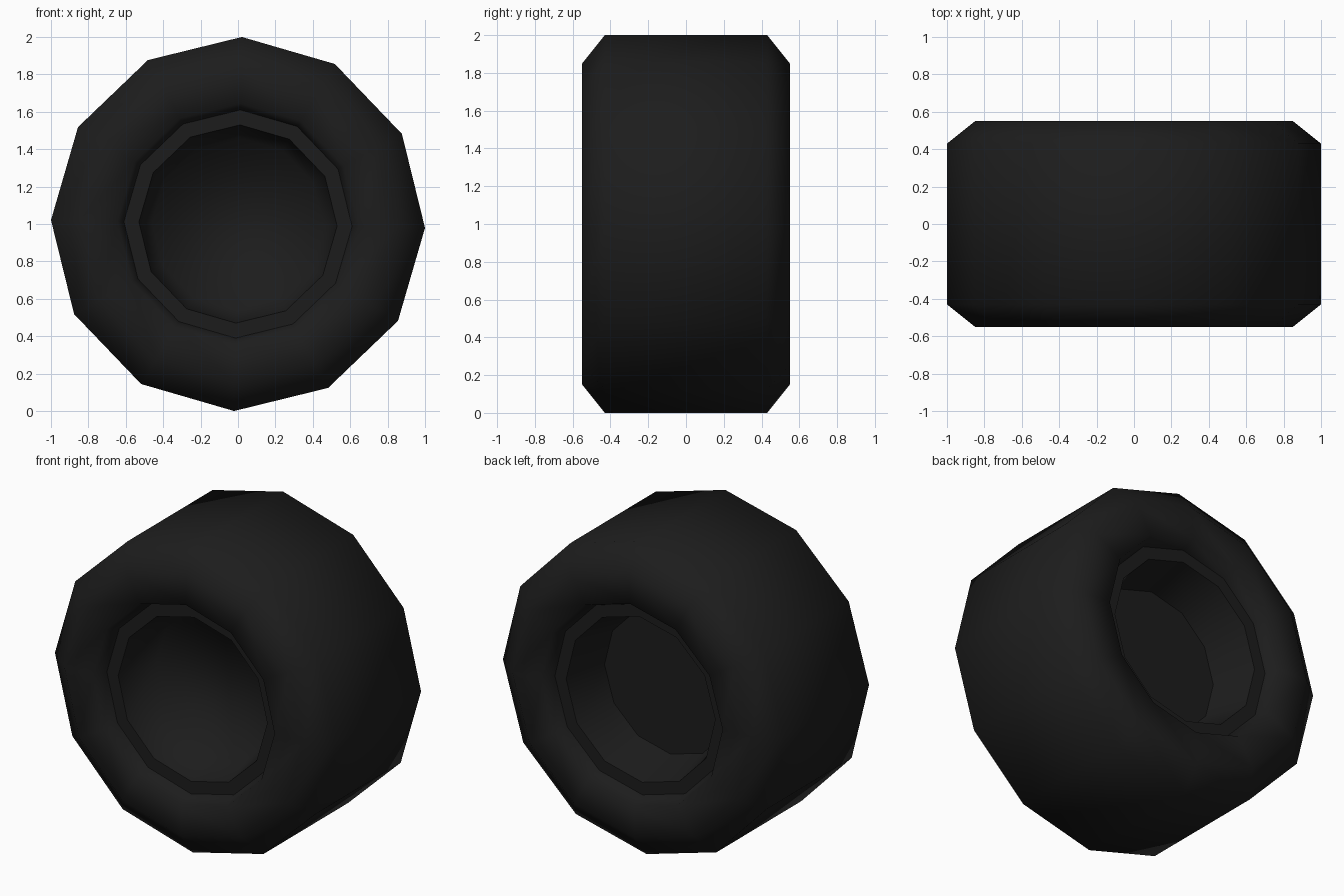
import bpy, bmesh, math

if "Cube" in bpy.data.objects:
    bpy.data.objects.remove(bpy.data.objects["Cube"])

SIDES = 12
TILT = math.radians(-1.2)

rubber = bpy.data.materials.new("black rubber")
rubber.diffuse_color = (0.012, 0.012, 0.012, 1)
rubber.use_nodes = True
rubber.node_tree.nodes["Principled BSDF"].inputs["Base Color"].default_value = rubber.diffuse_color

# Half profile (radius, y): tread edge, shoulder, sidewall, bead, rim lip, tapered hub cup
half = [(1.0, 0.43), (0.85, 0.55), (0.645, 0.55), (0.61, 0.46), (0.53, 0.46), (0.46, 0.17)]
profile = [(r, -y) for r, y in reversed(half)] + half
sharp_rings = (1, 2, 9, 10, 11)   # rim lip edges, and the back hub disc

bm = bmesh.new()
rings = []
for r, y in profile:
    angles = [math.pi / 2 + TILT + 2 * math.pi * i / SIDES for i in range(SIDES)]
    rings.append([bm.verts.new((r * math.cos(a), y, 1 + r * math.sin(a))) for a in angles])

# Skin between rings, then hub discs at both ends
for a, b in zip(rings, rings[1:]):
    for i in range(SIDES):
        j = (i + 1) % SIDES
        bm.faces.new((a[i], a[j], b[j], b[i]))
bm.faces.new(rings[0])
bm.faces.new(rings[-1])
bmesh.ops.recalc_face_normals(bm, faces=bm.faces)

for f in bm.faces:
    f.smooth = True
for k in sharp_rings:
    for i in range(SIDES):
        bm.edges.get((rings[k][i], rings[k][(i + 1) % SIDES])).smooth = False

mesh = bpy.data.meshes.new("tire")
bm.to_mesh(mesh)
bm.free()
mesh.materials.append(rubber)
bpy.context.collection.objects.link(bpy.data.objects.new("tire", mesh))
